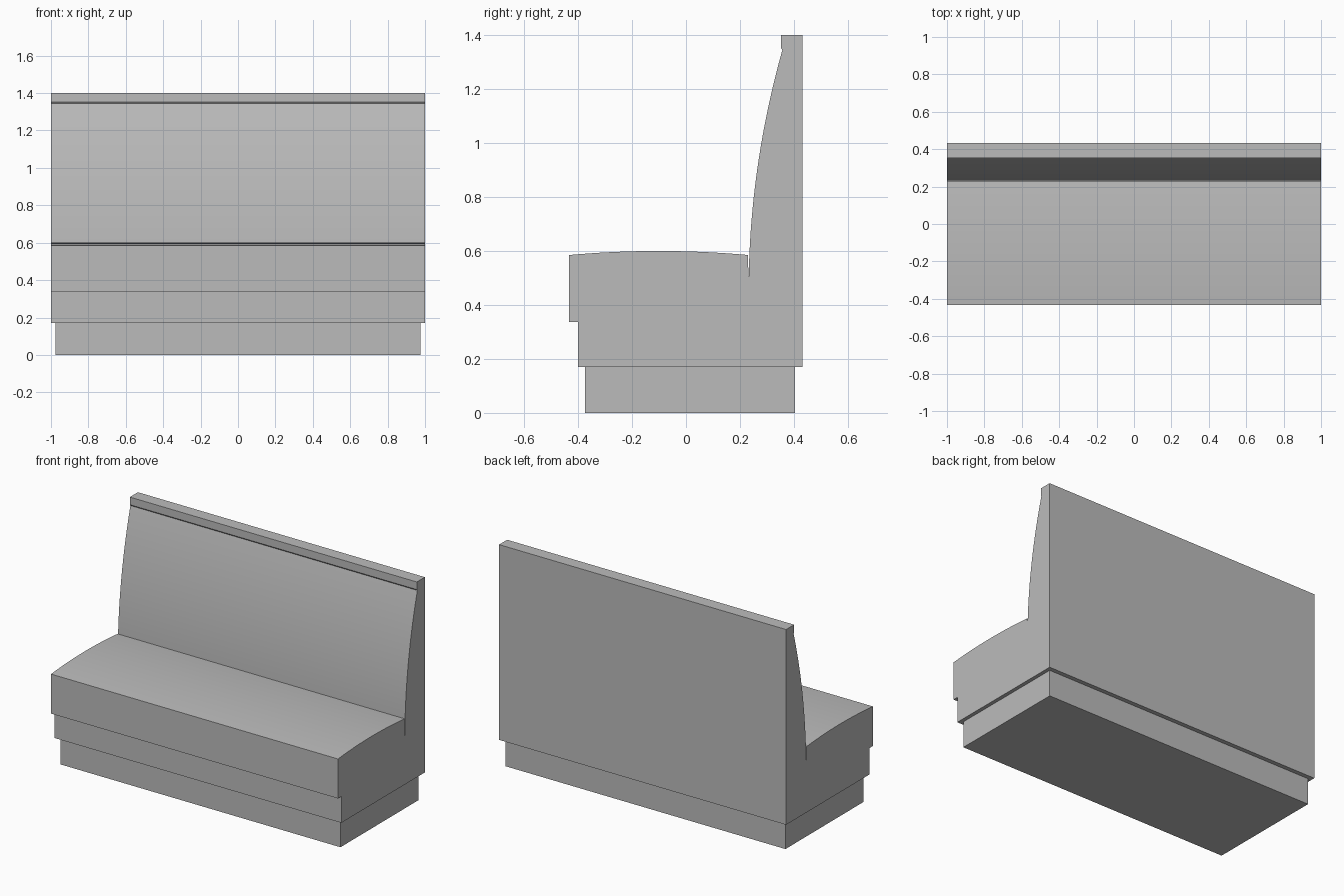
import bpy
import bmesh
from math import radians

cube = bpy.data.objects.get("Cube")
if cube:
    bpy.data.objects.remove(cube, do_unlink=True)


def make_material(name, color):
    mat = bpy.data.materials.new(name)
    mat.use_nodes = True
    mat.diffuse_color = color
    mat.node_tree.nodes["Principled BSDF"].inputs["Base Color"].default_value = color
    return mat


grey = make_material("plain_grey", (0.5, 0.5, 0.5, 1))


def extrude_profile(name, profile, half_width):
    """Extrude a closed (y, z) side profile along x."""
    bm = bmesh.new()
    side = bm.faces.new([bm.verts.new((-half_width, y, z)) for y, z in profile])
    result = bmesh.ops.extrude_face_region(bm, geom=[side])
    moved = [v for v in result["geom"] if isinstance(v, bmesh.types.BMVert)]
    bmesh.ops.translate(bm, verts=moved, vec=(2 * half_width, 0, 0))
    bmesh.ops.recalc_face_normals(bm, faces=bm.faces)
    mesh = bpy.data.meshes.new(name)
    bm.to_mesh(mesh)
    bm.free()
    mesh.materials.append(grey)
    obj = bpy.data.objects.new(name, mesh)
    bpy.context.collection.objects.link(obj)
    bpy.ops.object.select_all(action="DESELECT")
    obj.select_set(True)
    bpy.context.view_layer.objects.active = obj
    bpy.ops.object.shade_smooth_by_angle(angle=radians(25))
    return obj


STEPS = 20
ts = [i / STEPS for i in range(STEPS + 1)]

# Domed seat top, from front edge to the crease
seat_top = [(-0.433 + 0.663 * t, 0.585 + 0.06 * t * (1 - t)) for t in ts]
# Backrest front, leaning back in a curve from the crease to the top rail
back_front = [(0.232 + 0.125 * t ** 2, 0.45 + 0.895 * t) for t in ts]

# Bench body: stepped seat, crease, curved backrest and top rail
extrude_profile(
    "seat_and_backrest",
    [(0.432, 0.17), (-0.4, 0.17), (-0.4, 0.336), (-0.433, 0.336)]
    + seat_top
    + back_front
    + [(0.352, 1.352), (0.352, 1.4), (0.432, 1.4)],
    1.0,
)

# Recessed plinth
extrude_profile(
    "plinth",
    [(-0.374, 0), (0.404, 0), (0.404, 0.17), (-0.374, 0.17)],
    0.976,
)
